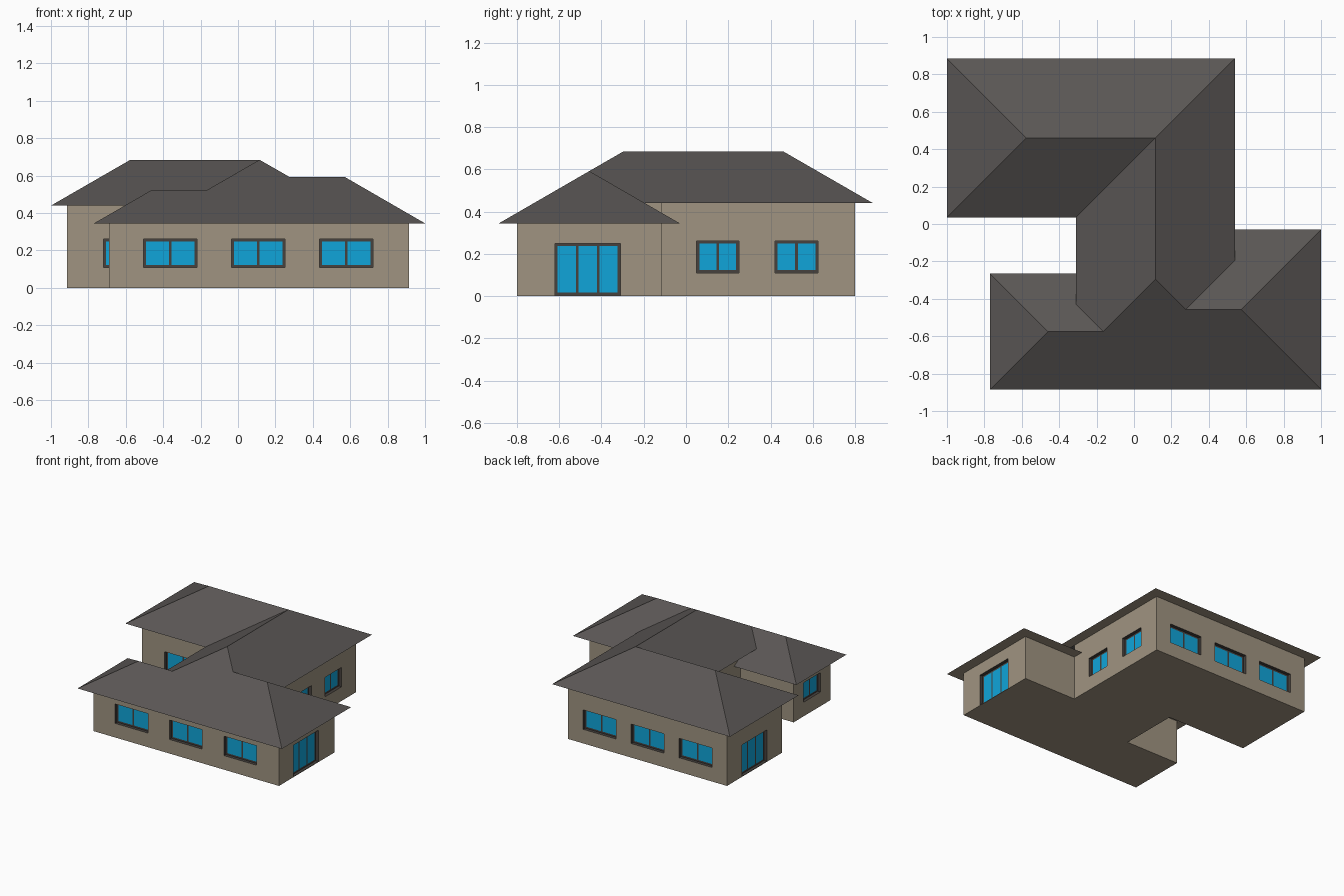
import bpy, bmesh
from mathutils import Vector

if "Cube" in bpy.data.objects:
    bpy.data.objects.remove(bpy.data.objects["Cube"])


def material(name, rgb):
    m = bpy.data.materials.new(name)
    m.diffuse_color = (*rgb, 1)
    m.use_nodes = True
    m.node_tree.nodes["Principled BSDF"].inputs["Base Color"].default_value = m.diffuse_color
    return m


WALL = material("beige wall", (0.35, 0.296, 0.22))
ROOF = material("dark grey roof", (0.102, 0.093, 0.089))
FRAME = material("dark frame", (0.061, 0.053, 0.048))
GLASS = material("blue glass", (0.005, 0.376, 0.70))


def make_object(name, polys, mat, facing=None):
    """Mesh from polygons; facing=+1/-1 turns every face up/down."""
    bm = bmesh.new()
    for poly in polys:
        f = bm.faces.new([bm.verts.new(p) for p in poly])
        f.normal_update()
        if facing and f.normal.z * facing < 0:
            f.normal_flip()
    bmesh.ops.remove_doubles(bm, verts=bm.verts, dist=0.0005)
    me = bpy.data.meshes.new(name)
    bm.to_mesh(me)
    bm.free()
    me.materials.append(mat)
    ob = bpy.data.objects.new(name, me)
    bpy.context.collection.objects.link(ob)
    return ob


LOW, HIGH = 0.345, 0.44      # eave heights
DEPTH = 0.025                # window recess

# Wall outline, counterclockwise
outline = [(-.69, -.80), (.915, -.80), (.915, -.115), (.46, -.115), (.46, .80),
           (-.915, .80), (-.915, .12), (-.23, .12), (-.23, -.345), (-.69, -.345)]
heights = [LOW, LOW, LOW, HIGH, HIGH, HIGH, HIGH, HIGH, LOW, LOW]

# Openings per wall: (start, end) along the wall's own axis, and pane count
WINDOW, DOOR = (0.11, 0.262), (0.004, 0.25)
openings = {
    0: [(-.505, -.22, WINDOW, 2), (-.035, .25, WINDOW, 2), (.437, .722, WINDOW, 2)],
    1: [(-.62, -.31, DOOR, 3)],
    3: [(.05, .25, WINDOW, 2), (.42, .625, WINDOW, 2)],
    4: [(-.785, -.50, WINDOW, 2), (-.37, -.085, WINDOW, 2), (.045, .33, WINDOW, 2)],
    5: [(.305, .615, DOOR, 3)],
    6: [(-.72, -.435, WINDOW, 2)],
    9: [(-.68, -.47, WINDOW, 2)],
}

walls, frames, panes = [[(x, y, 0) for x, y in reversed(outline)]], [], []

for i, (a, h) in enumerate(zip(outline, heights)):
    b = outline[(i + 1) % len(outline)]
    a, b = Vector((*a, 0)), Vector((*b, 0))
    run = (b - a).normalized()
    inward = Vector((-run.y, run.x, 0))
    length = (b - a).length

    def pt(u, z, d=0.0):
        return a + run * u + inward * d + Vector((0, 0, z))

    def rect(u0, u1, z0, z1, d=0.0):
        return [pt(u0, z0, d), pt(u1, z0, d), pt(u1, z1, d), pt(u0, z1, d)]

    # Convert the axis coordinates to distance along the wall
    axis = 0 if abs(run.x) > 0.5 else 1
    local = []
    for s, e, zr, n in openings.get(i, []):
        u0, u1 = sorted(((s - a[axis]) * run[axis], (e - a[axis]) * run[axis]))
        local.append((u0, u1, zr, n))
    cursor = 0.0
    for u0, u1, (z0, z1), n in sorted(local):
        walls += [rect(cursor, u0, 0, h), rect(u0, u1, 0, z0), rect(u0, u1, z1, h)]
        cursor = u1
        # Frame reveals
        outer, inner = rect(u0, u1, z0, z1), rect(u0, u1, z0, z1, DEPTH)
        for k in range(4):
            j = (k + 1) % 4
            frames.append([outer[k], outer[j], inner[j], inner[k]])
        # Frame bars and glass panes
        bar = 0.013
        frames += [rect(u0, u1, z0, z0 + bar, DEPTH), rect(u0, u1, z1 - bar, z1, DEPTH)]
        step = (u1 - u0 - bar) / n
        for k in range(n + 1):
            c = u0 + k * step
            frames.append(rect(c, c + bar, z0 + bar, z1 - bar, DEPTH))
            if k < n:
                panes.append(rect(c + bar, c + step, z0 + bar, z1 - bar, DEPTH))
    walls.append(rect(cursor, length, 0, h))

make_object("walls", walls, WALL)
make_object("window_frames", frames, FRAME)
make_object("window_glass", panes, GLASS)

# Roof: named corner points of the eaves, ridges and valleys
P = {
    "back_r": (.54, .885, HIGH), "back_l": (-1, .885, HIGH),
    "mid_l": (-1, .035, HIGH), "inner": (-.31, .035, HIGH),
    "ridge_l": (-.575, .46, .685), "ridge_c": (.115, .46, .685),
    "ridge_f": (.115, -.296, .685),
    "val_l": (-.31, -.43, HIGH), "val_l_top": (-.164, -.575, .524),
    "val_r": (.54, -.195, HIGH), "val_r_top": (.277, -.4575, .592),
    "low_l_end": (-.46, -.575, .524), "low_r_end": (.5725, -.4575, .592),
    "front_l": (-.77, -.885, LOW), "front_r": (1, -.885, LOW),
    "low_bl": (-.77, -.265, LOW), "low_br": (1, -.03, LOW),
    "wall_l": (-.23, -.265, LOW), "wall_l_up": (-.23, -.43, HIGH),
    "wall_r": (.46, -.03, LOW), "wall_r_up": (.46, -.195, HIGH),
}
slopes = [
    "back_r back_l ridge_l ridge_c",
    "back_l mid_l ridge_l",
    "mid_l inner ridge_c ridge_l",
    "inner val_l val_l_top ridge_f ridge_c",
    "val_r back_r ridge_c ridge_f val_r_top",
    "low_br low_r_end val_r_top val_r wall_r_up wall_r",
    "front_r low_br low_r_end",
    "low_bl wall_l wall_l_up val_l val_l_top low_l_end",
    "front_l low_l_end low_bl",
    "front_l front_r low_r_end val_r_top ridge_f val_l_top low_l_end",
]
make_object("roof", [[P[k] for k in s.split()] for s in slopes], ROOF, 1)

# Flat soffits between the eaves and the walls
low_eave = "wall_r low_br front_r front_l low_bl wall_l".split()
high_eave = "val_r back_r back_l mid_l inner val_l".split()
low_wall = [outline[k] for k in (3, 2, 1, 0, 9, 8)]
high_wall = [(.46, -.195)] + [outline[k] for k in (4, 5, 6, 7)] + [(-.23, -.43)]
soffits = []
for eave, wall, z in ((low_eave, low_wall, LOW), (high_eave, high_wall, HIGH)):
    for k in range(len(eave) - 1):
        soffits.append([P[eave[k]], P[eave[k + 1]], (*wall[k + 1], z), (*wall[k], z)])
make_object("soffits", soffits, WALL, -1)
